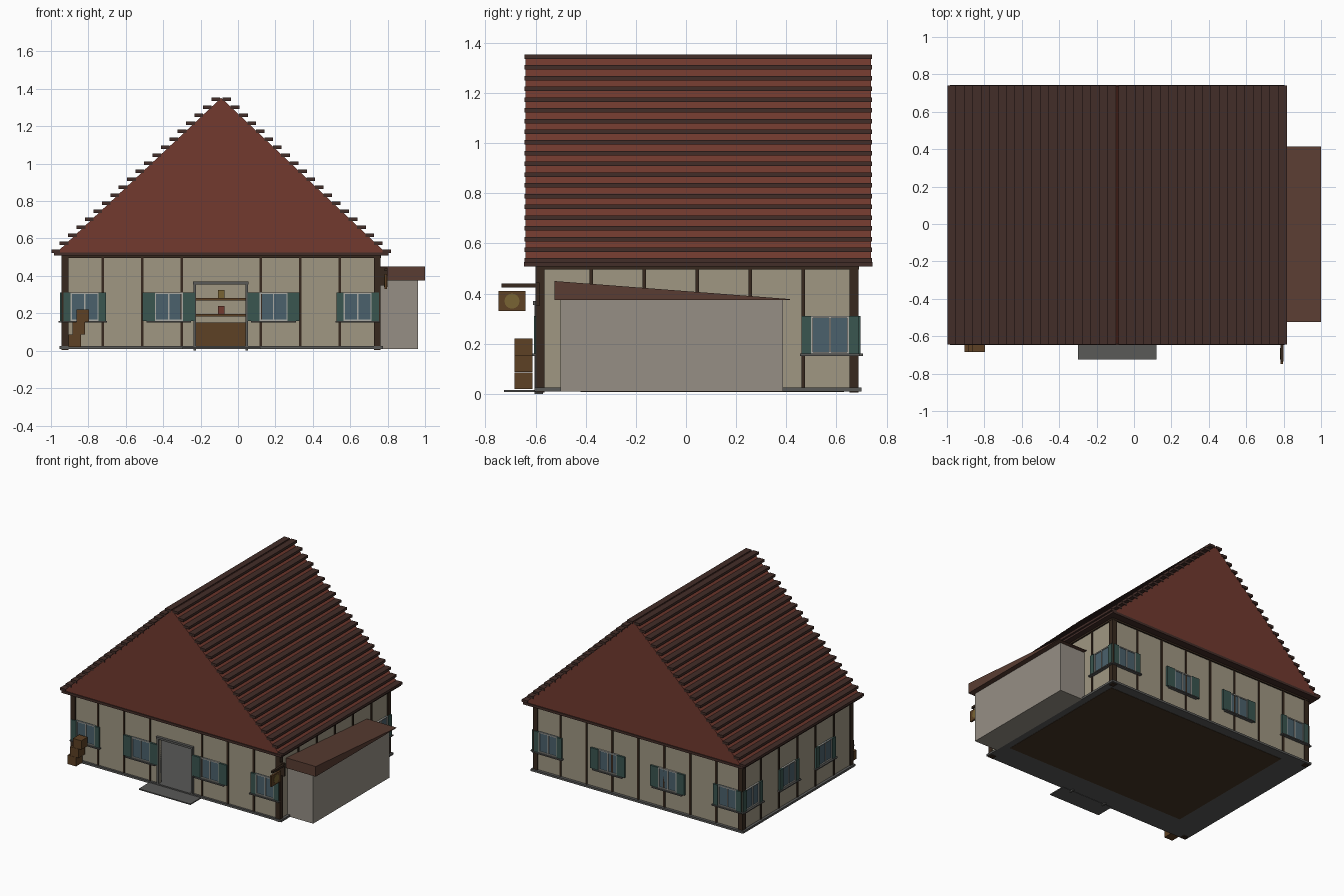
import bpy, bmesh, math
from mathutils import Matrix, Vector

if "Cube" in bpy.data.objects:
    bpy.data.objects.remove(bpy.data.objects["Cube"])

CX, CY = -0.09, 0.045          # centre of the main house
HX, HY = 0.845, 0.635          # half size of the walls
X0, X1, Y0, Y1 = CX - HX, CX + HX, CY - HY, CY + HY


def mat(name, r, g, b):
    m = bpy.data.materials.new(name)
    m.diffuse_color = (r, g, b, 1)
    m.use_nodes = True
    m.node_tree.nodes["Principled BSDF"].inputs["Base Color"].default_value = m.diffuse_color
    return m


PLASTER = mat("plaster", 0.35, 0.31, 0.225)
TIMBER = mat("timber", 0.038, 0.022, 0.013)
RED = mat("roof_red", 0.168, 0.042, 0.028)
TILE = mat("tile_dark", 0.055, 0.026, 0.021)
STONE = mat("stone", 0.10, 0.10, 0.095)
GLASS = mat("glass", 0.07, 0.12, 0.15)
FRAME = mat("frame", 0.40, 0.40, 0.37)
GREEN = mat("shutter_green", 0.042, 0.092, 0.08)
WOOD = mat("wood", 0.11, 0.052, 0.018)
FLOOR = mat("floor_brown", 0.06, 0.035, 0.018)
SHED = mat("shed_wall", 0.305, 0.275, 0.235)
SHEDROOF = mat("shed_roof", 0.10, 0.046, 0.032)
GOLD = mat("gold", 0.19, 0.125, 0.033)


def finish(name, bm, m, matrix=None):
    me = bpy.data.meshes.new(name)
    bmesh.ops.recalc_face_normals(bm, faces=bm.faces)
    bm.to_mesh(me)
    bm.free()
    ob = bpy.data.objects.new(name, me)
    me.materials.append(m)
    if matrix:
        ob.matrix_world = matrix
    bpy.context.collection.objects.link(ob)
    return ob


def boxes(name, m, items, matrix=None):
    """One object from boxes given as (x0, x1, y0, y1, z0, z1)."""
    bm = bmesh.new()
    for a, b, c, d, e, f in items:
        t = Matrix.Translation(((a + b) / 2, (c + d) / 2, (e + f) / 2))
        bmesh.ops.create_cube(bm, size=1, matrix=t @ Matrix.Diagonal((b - a, d - c, f - e, 1)))
    return finish(name, bm, m, matrix)


def prism(name, m, profile, offset):
    """Closed prism: a profile of 3D points swept along the offset."""
    bm = bmesh.new()
    a = [bm.verts.new(p) for p in profile]
    b = [bm.verts.new(Vector(p) + Vector(offset)) for p in profile]
    bm.faces.new(a)
    bm.faces.new(b[::-1])
    for i in range(len(a)):
        j = (i + 1) % len(a)
        bm.faces.new((a[i], a[j], b[j], b[i]))
    return finish(name, bm, m)


# base plate, floor underside and doorstep
boxes("base_plate", STONE, [(X0 - .02, X1 + .02, Y0 - .015, Y1 + .02, .01, .025)])
boxes("floor", FLOOR, [(-.75, X1 - .03, -.42, Y1 - .05, .008, .02)])
boxes("doorstep", STONE, [(-.30, .12, -.725, Y0, .008, .016)])

# walls, with a doorway in the front
T, DL, DR, DH = .02, -.225, .04, .355
boxes("walls", PLASTER, [
    (X0, DL, Y0, Y0 + T, .02, .51), (DR, X1, Y0, Y0 + T, .02, .51), (DL, DR, Y0, Y0 + T, DH, .51),
    (X0, X1, Y1 - T, Y1, .02, .51),
    (X0, X0 + T, Y0, Y1, .02, .51), (X1 - T, X1, Y0, Y1, .02, .51)])

# timber framing
w, p = .007, .006
posts = []
for i in range(1, 8):
    x = X0 + i * 2 * HX / 8
    if i != 4:
        posts.append((x - w, x + w, Y0 - p, Y0 + p, .02, .50))
    posts.append((x - w, x + w, Y1 - p, Y1 + p, .02, .50))
for i in range(1, 6):
    y = Y0 + i * 2 * HY / 6
    for x in (X0, X1):
        posts.append((x - p, x + p, y - w, y + w, .02, .50))
boxes("wall_posts", TIMBER, posts)
boxes("corner_posts", TIMBER, [(x - .018, x + .018, y - .018, y + .018, .005, .51)
                               for x in (X0 + .01, X1 - .01) for y in (Y0 + .008, Y1 - .01)])
boxes("top_beams", TIMBER,
      [(X0 - .008, X1 + .008, y - .01, y + .01, .496, .515) for y in (Y0, Y1)] +
      [(x - .01, x + .01, Y0, Y1, .496, .515) for x in (X0, X1)])

# main roof: gabled block, eave board and stepped rows of tiles
RY0, RY1 = -.64, .737
prism("roof", RED, [(CX - .885, RY0, .52), (CX + .885, RY0, .52), (CX, RY0, 1.352)],
      (0, RY1 - RY0, 0))
boxes("eave_board", TILE, [(CX - .895, CX + .895, RY0 - .006, RY1 + .006, .508, .526)])
rows = []
for i in range(20):
    d, z = .885 - i * .856 / 19, .532 + i * .813 / 19
    for s in (-1, 1):
        x = CX + s * d
        rows.append((x - .0232, x + .0232, RY0 - .004, RY1 + .004, z - .009, z + .009))
boxes("roof_tile_rows", TILE, rows)


# windows: local x along the wall, local -y outwards
def window(pos, angle, shutter):
    mw = Matrix.Translation(pos) @ Matrix.Rotation(angle, 4, 'Z')
    h, zb, zt = .075, .16, .31
    boxes("window_glass", GLASS, [(-h, h, -.006, .004, zb, zt)], mw)
    f = .0035
    boxes("window_frame", FRAME,
          [(x - f, x + f, -.012, .004, zb, zt) for x in (-h + f, 0, h - f)] +
          [(-h, h, -.012, .004, z - f, z + f) for z in (zb + f, zt - f)], mw)
    boxes("window_shutters", GREEN,
          [(-h - shutter, -h, -.016, -.002, zb, zt), (h, h + shutter, -.016, -.002, zb, zt)], mw)
    boxes("window_sill", STONE, [(-h - .045, h + .045, -.025, .004, .152, .16)], mw)


for dx, sh in ((-.73, .038), (-.28, .065), (.28, .065), (.73, .038)):
    window((CX + dx, Y0, 0), 0, sh)
for dx, sh in ((-.73, .038), (-.243, .065), (.243, .065), (.73, .038)):
    window((CX + dx, Y1, 0), math.pi, sh)
for k in (1, 3, 5):
    y = Y1 - (k - .5) * 2 * HY / 6
    window((X0, y, 0), -math.pi / 2, .038)
    if k == 1:                      # the others are covered by the shed
        window((X1, y, 0), math.pi / 2, .038)

# door frame
boxes("door_frame", STONE, [(DL - .013, DL, Y0 - .015, Y0 + T, 0, .36),
                            (DR, DR + .013, Y0 - .015, Y0 + T, 0, .36),
                            (DL - .016, DR + .016, Y0 - .02, Y0 + T, DH, .37)])

# interior: counter, shelves and goods
boxes("counter", WOOD, [(CX - .30, CX + .30, .20, .32, .025, .15)])
boxes("shelves", WOOD, [(CX - .40, CX + .40, Y1 - .12, Y1 - T, z - .006, z + .006) for z in (.19, .275)])
boxes("shelf_box_red", RED, [(CX - .018, CX + .018, Y1 - .09, Y1 - .05, .196, .24)])
boxes("shelf_box_gold", GOLD, [(CX - .018, CX + .018, Y1 - .09, Y1 - .05, .281, .325)])

# lean-to shed on the right side
boxes("shed", SHED, [(X1 - .005, .962, -.50, .386, .01, .3755)])
prism("shed_roof", SHEDROOF, [(X1 + .005, -.525, .375), (X1 + .005, .415, .375),
                              (X1 + .005, .415, .378), (X1 + .005, -.525, .45)],
      (1 - X1 - .005, 0, 0))

# hanging sign at the right front corner
boxes("sign_arm", TIMBER, [(.782, .798, -.735, -.585, .425, .44), (X1, .798, -.60, -.585, .35, .445)])
boxes("sign_board", WOOD, [(.783, .797, -.748, -.64, .33, .41)])
bm = bmesh.new()
bmesh.ops.create_cone(bm, cap_ends=True, segments=16, radius1=.03, radius2=.03, depth=.018)
finish("sign_disc", bm, GOLD,
       Matrix.Translation((.79, -.694, .37)) @ Matrix.Rotation(math.pi / 2, 4, 'Y'))

# leaning stack of crates
boxes("crates", WOOD, [(x - .034, x + .034, -.685, -.612, z, z + .066)
                       for x, z in ((-.873, .02), (-.852, .087), (-.83, .154))])
